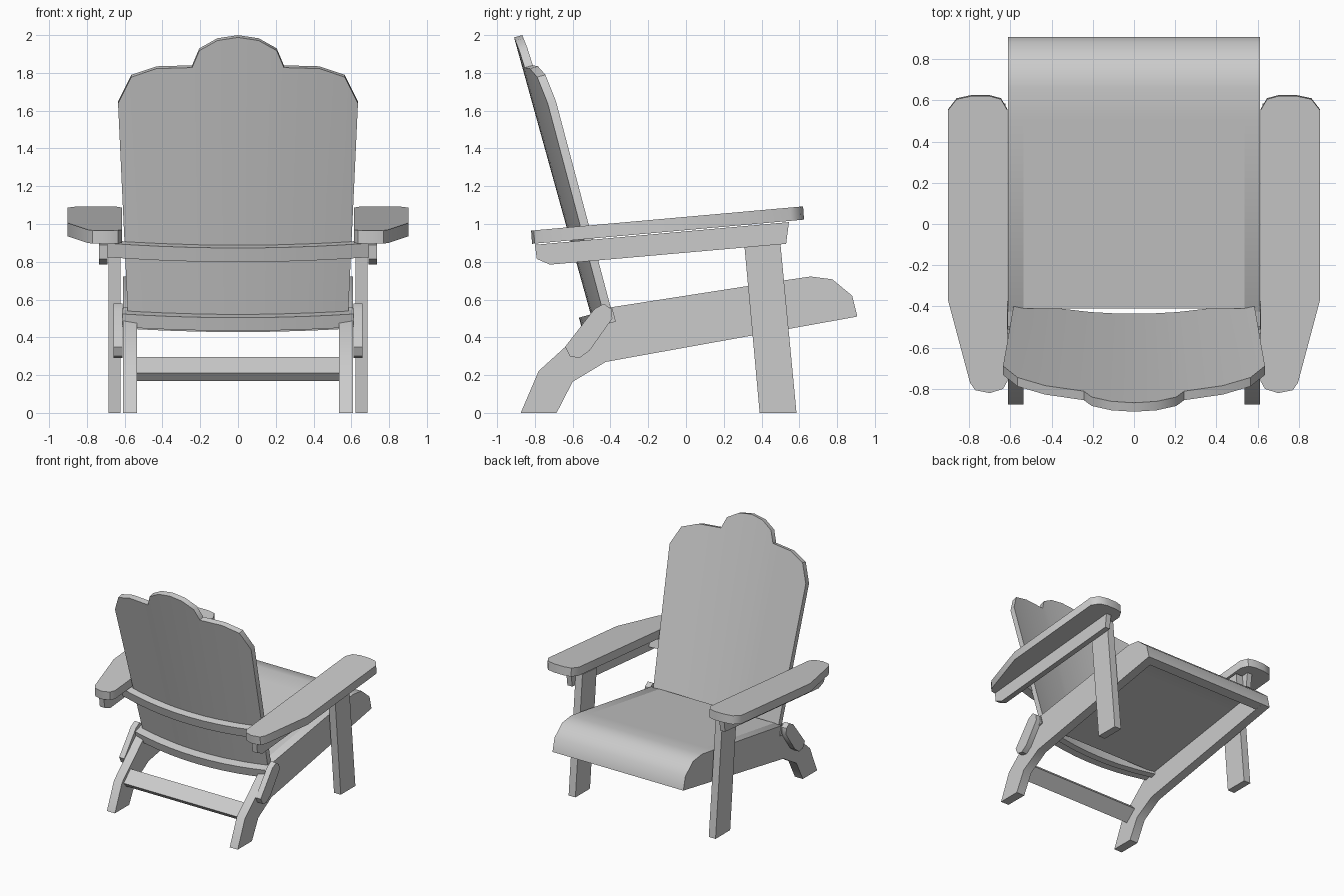
import bpy
import bmesh
import math
from mathutils import Vector

if "Cube" in bpy.data.objects:
    bpy.data.objects.remove(bpy.data.objects["Cube"], do_unlink=True)

GREY = (0.6, 0.6, 0.6, 1.0)
paint = bpy.data.materials.new("grey_paint")
paint.use_nodes = True
paint.diffuse_color = GREY
paint.node_tree.nodes["Principled BSDF"].inputs["Base Color"].default_value = GREY


def finish(name, bm):
    bmesh.ops.recalc_face_normals(bm, faces=bm.faces)
    mesh = bpy.data.meshes.new(name)
    bm.to_mesh(mesh)
    bm.free()
    mesh.materials.append(paint)
    obj = bpy.data.objects.new(name, mesh)
    bpy.context.collection.objects.link(obj)
    bpy.ops.object.select_all(action='DESELECT')
    obj.select_set(True)
    bpy.context.view_layer.objects.active = obj
    bpy.ops.object.shade_smooth_by_angle(angle=math.radians(42))


def prism(name, outline, offset):
    """Extrude a closed outline of 3D points by an offset."""
    bm = bmesh.new()
    face = bm.faces.new([bm.verts.new(p) for p in outline])
    new = bmesh.ops.extrude_face_region(bm, geom=[face], use_keep_orig=True)
    moved = [g for g in new["geom"] if isinstance(g, bmesh.types.BMVert)]
    bmesh.ops.translate(bm, verts=moved, vec=offset)
    finish(name, bm)


def side_board(name, profile, x0, x1):
    """Board with a side profile in (y, z), running from x0 to x1."""
    prism(name, [(x0, y, z) for y, z in profile], (x1 - x0, 0, 0))


def pair(name, profile, x0, x1):
    side_board("left_" + name, profile, x0, x1)
    side_board("right_" + name, profile, -x0, -x1)


# Frame of the reclined back: foot point, upward axis and forward axis
FOOT = Vector((0, -0.435, 0.44))
UP = Vector((0, -0.267, 0.964))
FORWARD = Vector((0, 0.964, 0.267))
BEND = 0.195


def bent_board(name, half_top, bottom, taper, front, rear):
    """Board curved across its width; half_top lists (x, height) from the middle out."""
    tops = [(-x, h) for x, h in reversed(half_top[1:])] + half_top

    def place(x, h, d):
        return FOOT + Vector((x, 0, 0)) + UP * h + FORWARD * (d + BEND * x * x)

    bm = bmesh.new()
    columns = []
    for x, h in tops:
        ring = [(x * taper, bottom, front), (x, h, front),
                (x, h, rear), (x * taper, bottom, rear)]
        columns.append([bm.verts.new(place(*p)) for p in ring])
    for a, b in zip(columns, columns[1:]):
        for i in range(4):
            j = (i + 1) % 4
            bm.faces.new((a[i], a[j], b[j], b[i]))
    bm.faces.new(columns[0])
    bm.faces.new(columns[-1])
    finish(name, bm)


# Seat with rolled front edge, set between the side rails
seat_top = [(-0.41, 0.557), (0.51, 0.70), (0.66, 0.722),
            (0.775, 0.707), (0.88, 0.62), (0.907, 0.51)]
seat_under = [(0.83, 0.497), (0.81, 0.59), (0.74, 0.635),
              (0.66, 0.645), (0.51, 0.62), (-0.40, 0.477)]
side_board("seat", seat_top + seat_under, -0.535, 0.535)

# Side rails that run down into the rear legs
rail_under = [(-0.425, 0.27), (-0.60, 0.165), (-0.685, 0), (-0.875, 0), (-0.78, 0.222)]
pair("rail", seat_top + rail_under, 0.535, 0.61)

# Stretcher between the rear legs
side_board("stretcher", [(-0.76, 0.21), (-0.665, 0.295), (-0.629, 0.255), (-0.724, 0.17)],
           -0.535, 0.535)

# Upright legs under the arms
pair("arm_leg", [(0.39, 0), (0.585, 0), (0.49, 1.0), (0.30, 0.985)], 0.622, 0.685)

# Boards under the arms
pair("arm_support", [(0.545, 1.01), (0.53, 0.895), (-0.72, 0.785),
                     (-0.79, 0.815), (-0.80, 0.89)], 0.69, 0.735)

# Short braces beside the back
pair("brace", [(-0.64, 0.35), (-0.615, 0.30), (-0.565, 0.29), (-0.51, 0.33),
               (-0.39, 0.50), (-0.395, 0.55), (-0.435, 0.578), (-0.485, 0.55)], 0.612, 0.66)

# Sloping arms with rounded ends
arm = [(0.903, 0.55), (0.86, 0.605), (0.79, 0.62), (0.70, 0.62), (0.645, 0.605),
       (0.613, 0.55), (0.613, -0.76), (0.635, -0.80), (0.70, -0.82),
       (0.77, -0.806), (0.795, -0.77), (0.903, -0.365)]
for side, name in ((1, "left_arm"), (-1, "right_arm")):
    prism(name, [(side * x, y, 1.038 + 0.089 * y) for x, y in arm], (0, 0.005, -0.07))

# Curved back with a crested top, and the two slats behind it
bent_board("back", [(0, 1.618), (0.11, 1.60), (0.205, 1.543), (0.243, 1.449),
                    (0.43, 1.437), (0.565, 1.383), (0.635, 1.233)],
           0, 0.913, 0, -0.045)


def slat(name, half_width, bottom, top, front, rear):
    bent_board(name, [(half_width * i / 5, top) for i in range(6)], bottom, 1, front, rear)


slat("lower_slat", 0.62, 0.025, 0.097, -0.002, -0.11)
slat("upper_slat", 0.692, 0.40, 0.477, -0.04, -0.10)
